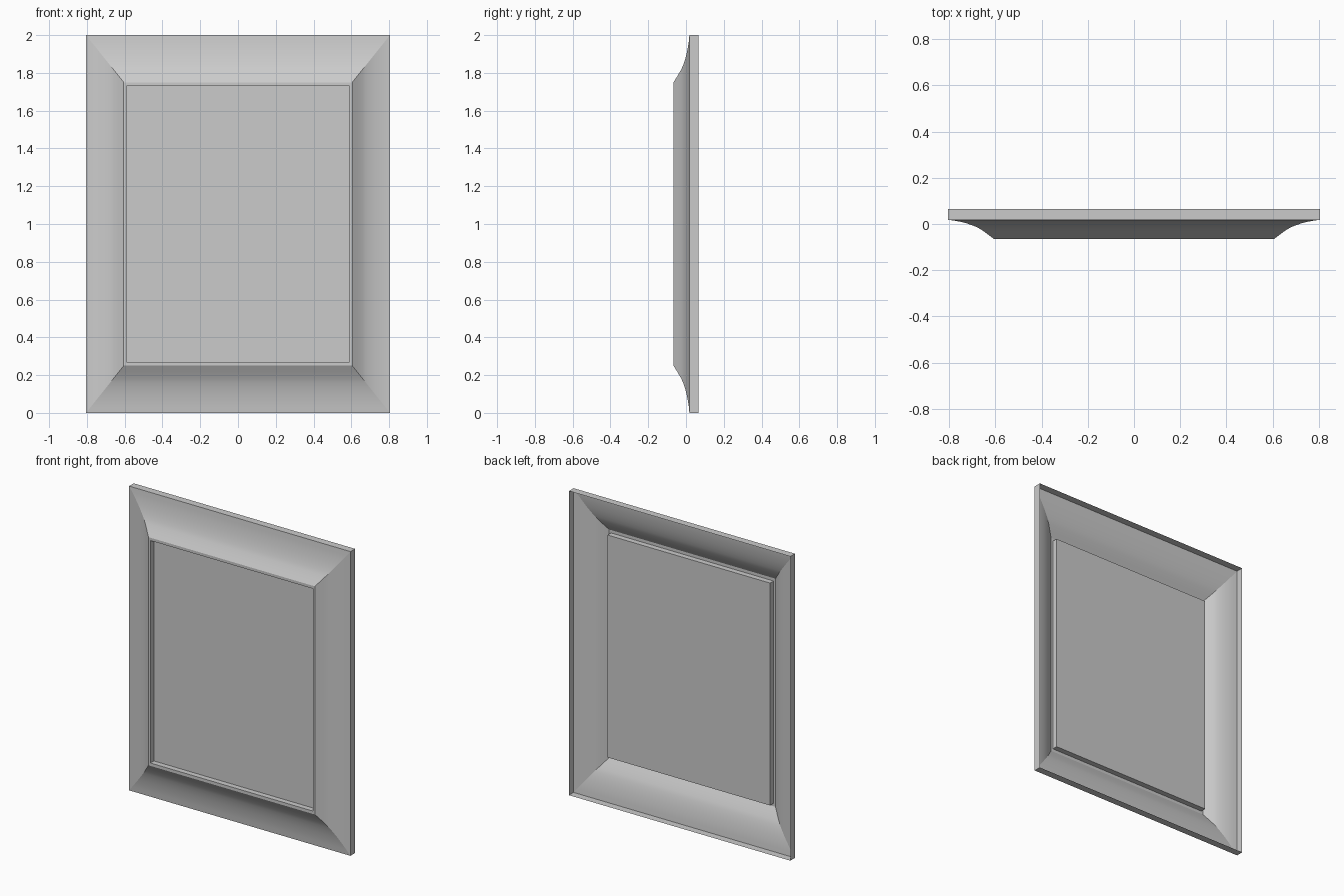
import bpy, bmesh

if "Cube" in bpy.data.objects:
    bpy.data.objects.remove(bpy.data.objects["Cube"])

HX, HZ, MX, MZ = 0.805, 1.0, 0.2, 0.25   # outer half sizes, moulding widths


def rect(bm, hx, hz, y):
    return [bm.verts.new((sx * hx, y, 1.0 + sz * hz))
            for sx, sz in ((-1, -1), (1, -1), (1, 1), (-1, 1))]


def ring_shell(name, rings, smooth=(), cap=False):
    """Join nested rectangles into a sheet; listed strips share smooth edges."""
    bm = bmesh.new()
    loops = [rect(bm, *r) for r in rings]
    for a, b in zip(loops, loops[1:]):
        for i in range(4):
            j = (i + 1) % 4
            f = bm.faces.new((a[i], a[j], b[j], b[i]))
            f.smooth = bool(smooth)
    if cap:
        bm.faces.new(loops[-1])
    soft = {v: k for k, loop in enumerate(loops) for v in loop}
    for e in bm.edges:
        a, b = (soft[v] for v in e.verts)
        e.smooth = a == b and a in smooth
    bm.normal_update()
    me = bpy.data.meshes.new(name)
    bm.to_mesh(me)
    bm.free()
    ob = bpy.data.objects.new(name, me)
    bpy.context.collection.objects.link(ob)
    return ob


# Frame moulding: outer edge wall, then a hollow cove rising to the front
cove = [(0, 0.018), (0.13, 0.015), (0.26, 0.010), (0.4, 0.003), (0.53, -0.006),
        (0.64, -0.015), (0.74, -0.027), (0.87, -0.046), (1, -0.066)]
rings = [(HX, HZ, 0.066)] + [(HX - MX * t, HZ - MZ * t, y) for t, y in cove]
ring_shell("frame_moulding", rings, smooth=range(2, len(rings) - 1))

# Picture panel: narrow front lip, recess wall and flat picture face
ix, iz = HX - MX, HZ - MZ
ring_shell("picture_panel", [(ix, iz, -0.066), (ix - 0.014, iz - 0.019, -0.066),
                             (ix - 0.014, iz - 0.019, -0.030)], cap=True)
